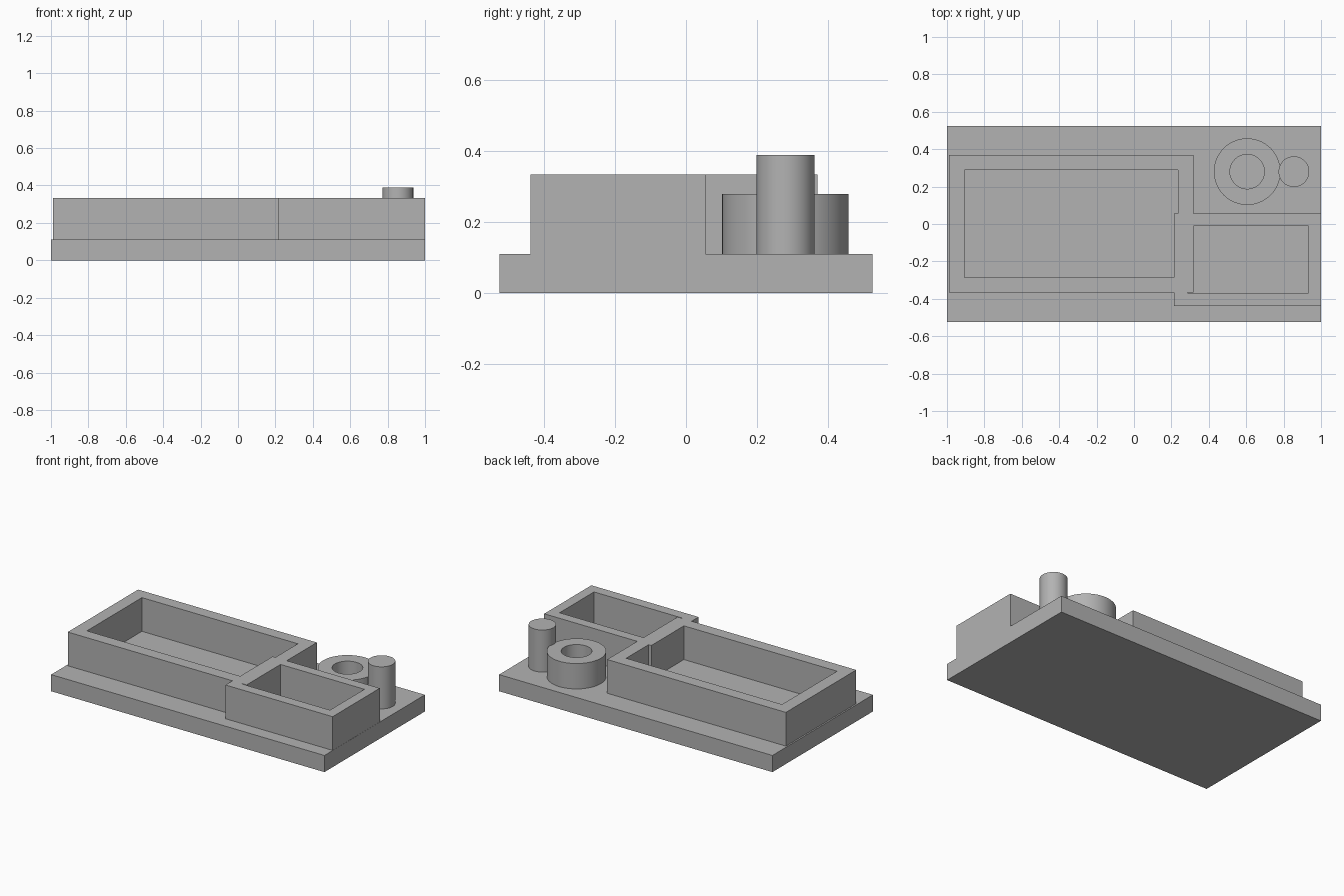
import bpy
import bmesh

cube = bpy.data.objects.get("Cube")
if cube:
    bpy.data.objects.remove(cube, do_unlink=True)

grey = bpy.data.materials.new("plain grey")
grey.use_nodes = True
colour = (0.45, 0.45, 0.45, 1)
grey.diffuse_color = colour
grey.node_tree.nodes["Principled BSDF"].inputs["Base Color"].default_value = colour

BASE_TOP = 0.11
WALL_TOP = 0.333


def add_object(name, bm):
    bmesh.ops.recalc_face_normals(bm, faces=bm.faces)
    mesh = bpy.data.meshes.new(name)
    bm.to_mesh(mesh)
    bm.free()
    mesh.materials.append(grey)
    obj = bpy.data.objects.new(name, mesh)
    bpy.context.collection.objects.link(obj)
    return obj


def box(name, x0, x1, y0, y1, z0, z1):
    bm = bmesh.new()
    bottom = bm.faces.new([bm.verts.new(p) for p in
                           ((x0, y0, z0), (x1, y0, z0), (x1, y1, z0), (x0, y1, z0))])
    extruded = bmesh.ops.extrude_face_region(bm, geom=[bottom], use_keep_orig=True)
    top = [v for v in extruded["geom"] if isinstance(v, bmesh.types.BMVert)]
    bmesh.ops.translate(bm, verts=top, vec=(0, 0, z1 - z0))
    return add_object(name, bm)


def cylinder(name, x, y, radius, z0, z1):
    bm = bmesh.new()
    bmesh.ops.create_cone(bm, cap_ends=True, segments=64, radius1=radius,
                          radius2=radius, depth=z1 - z0)
    bmesh.ops.translate(bm, verts=bm.verts, vec=(x, y, (z0 + z1) / 2))
    return add_object(name, bm)


def combine(target, other, operation):
    """Apply a boolean and discard the second object."""
    mod = target.modifiers.new("combine", "BOOLEAN")
    mod.object = other
    mod.operation = operation
    mod.solver = "EXACT"
    bpy.context.view_layer.objects.active = target
    bpy.ops.object.modifier_apply(modifier=mod.name)
    bpy.data.objects.remove(other, do_unlink=True)


def frame(name, outer, inner):
    walls = box(name, *outer, BASE_TOP, WALL_TOP)
    combine(walls, box("pocket_cutter", *inner, 0, 1), "DIFFERENCE")
    return walls


# Base slab
box("base_plate", -1, 1, -0.525, 0.525, 0, BASE_TOP)

# Two open rectangular rooms joined into one wall
walls = frame("room_walls", (-0.99, 0.318, -0.365, 0.37), (-0.906, 0.235, -0.285, 0.29))
small = frame("small_room", (0.215, 0.999, -0.438, 0.055), (0.285, 0.932, -0.37, -0.01))
combine(walls, small, "UNION")

# Round ring and post
ring = cylinder("ring", 0.605, 0.28, 0.178, BASE_TOP, 0.278)
combine(ring, cylinder("bore_cutter", 0.605, 0.28, 0.092, 0, 1), "DIFFERENCE")
post = cylinder("post", 0.855, 0.28, 0.082, BASE_TOP, 0.388)

for obj in (ring, post):
    bpy.ops.object.select_all(action="DESELECT")
    obj.select_set(True)
    bpy.context.view_layer.objects.active = obj
    bpy.ops.object.shade_smooth_by_angle()
